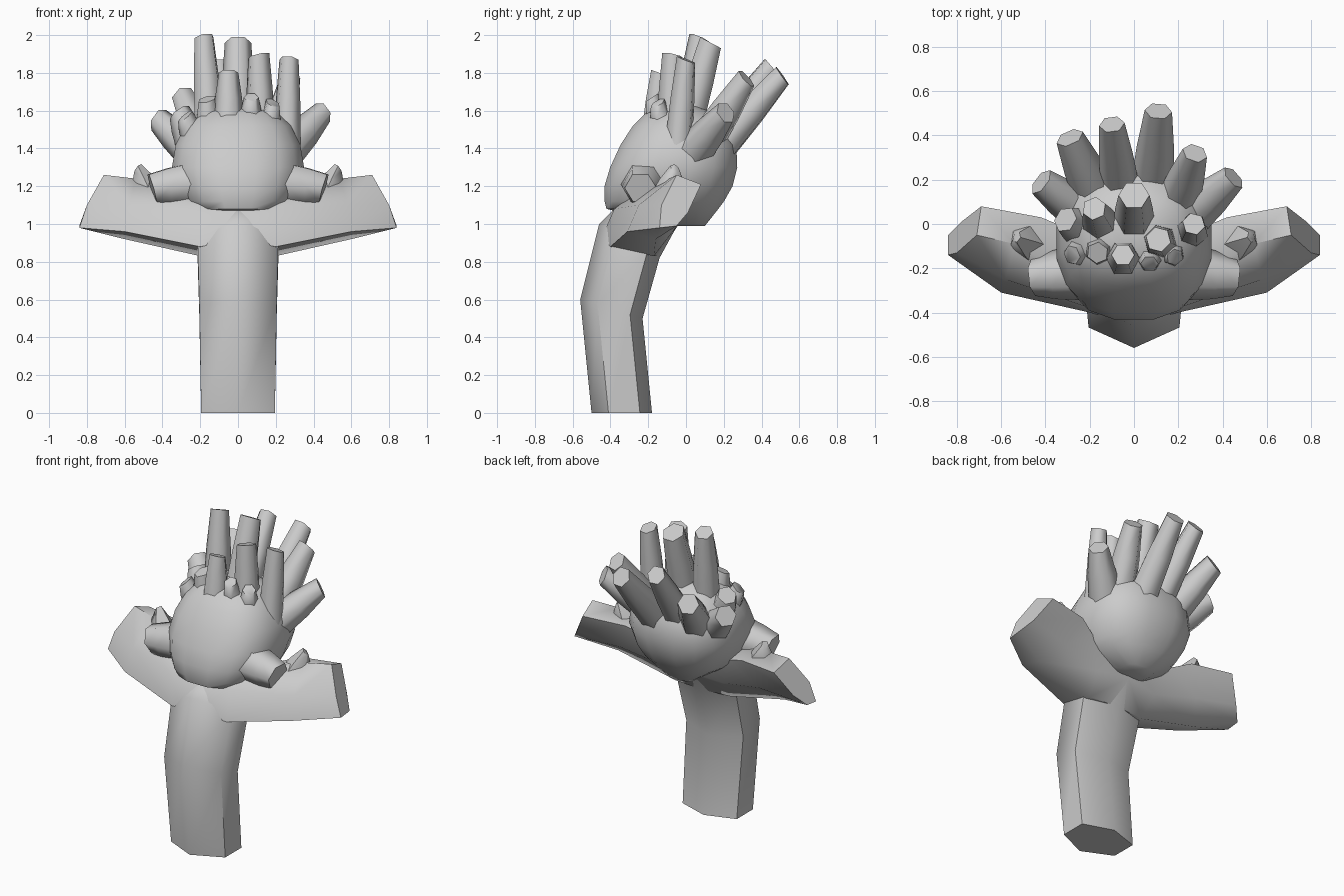
import bpy, bmesh, math
from mathutils import Vector


def loft(name, rings, cap_start=True, cap_end=True, mirror=False, angle=45):
    """Skin a tube through equal-sized rings of points."""
    bm = bmesh.new()
    vs = [[bm.verts.new(p) for p in r] for r in rings]
    n = len(rings[0])
    for a, b in zip(vs, vs[1:]):
        for i in range(n):
            j = (i + 1) % n
            bm.faces.new((a[i], a[j], b[j], b[i]))
    if cap_start:
        bm.faces.new(vs[0][::-1])
    if cap_end:
        bm.faces.new(vs[-1])
    bmesh.ops.recalc_face_normals(bm, faces=bm.faces)
    me = bpy.data.meshes.new(name)
    bm.to_mesh(me)
    bm.free()
    for p in me.polygons:
        p.use_smooth = True
    me.set_sharp_from_angle(angle=math.radians(angle))
    ob = bpy.data.objects.new(name, me)
    bpy.context.collection.objects.link(ob)
    if mirror:
        m = ob.modifiers.new("mirror", 'MIRROR')
        m.use_clip = True
    return ob


def spike(name, base, tip, r0, r1, sides=6, mirror=False):
    """Tapered blunt prism from base to tip."""
    a, b = Vector(base), Vector(tip)
    q = (b - a).to_track_quat('Z', 'Y')
    rings = []
    for t, r in ((0, r0), (0.55, (r0 * 0.6 + r1 * 0.4)), (1, r1)):
        c = a.lerp(b, t)
        rings.append([c + q @ Vector((r * math.cos(k), r * math.sin(k),
                                      0.015 * math.sin(k) if t == 1 else 0))
                      for k in (math.tau * i / sides for i in range(sides))])
    return loft(name, rings, mirror=mirror, angle=62)


# trunk: hexagonal, leaning column (front y, front z, back y, back z, half width)
def hexagon(f, fz, b, bz, w):
    y1, y2 = f + 0.28 * (b - f), f + 0.8 * (b - f)
    z1, z2 = fz + 0.28 * (bz - fz), fz + 0.8 * (bz - fz)
    return [(0, f, fz), (w, y1, z1), (w, y2, z2), (0, b, bz), (-w, y2, z2), (-w, y1, z1)]


loft("trunk", [hexagon(*s) for s in (
    (-0.50, 0.0, -0.18, 0.0, 0.195),
    (-0.56, 0.6, -0.23, 0.5, 0.205),
    (-0.46, 1.0, -0.14, 0.82, 0.215),
    (-0.38, 1.08, -0.02, 1.04, 0.2))], angle=65)

# arms: one half lofted outward, mirrored across x
loft("arms", [
    [(0, -0.45, 0.92), (0, -0.38, 1.08), (0, -0.2, 1.15),
     (0, 0.0, 1.08), (0, -0.05, 0.98), (0, -0.15, 0.83)],
    [(0.2, -0.40, 0.88), (0.2, -0.38, 1.08), (0.25, -0.25, 1.18),
     (0.3, -0.02, 1.15), (0.22, -0.07, 0.96), (0.2, -0.17, 0.83)],
    [(0.6, -0.31, 0.96), (0.58, -0.25, 1.1), (0.54, -0.09, 1.24),
     (0.42, 0.03, 1.2), (0.5, -0.03, 1.02), (0.6, -0.16, 0.92)],
    [(0.84, -0.14, 0.98), (0.8, -0.13, 1.10), (0.71, -0.05, 1.26),
     (0.69, 0.08, 1.21), (0.78, 0.01, 1.06), (0.84, -0.05, 0.99)]],
    cap_start=False, mirror=True, angle=60)
spike("thumb", (0.47, -0.09, 1.13), (0.53, -0.06, 1.295), 0.1, 0.025, 5, mirror=True)

# head: rounded-square rings (z, half width, front y, back y)
rings = []
for z, w, f, b in ((0.99, 0.1, -0.06, 0.1), (1.08, 0.25, -0.42, 0.17),
                   (1.12, 0.29, -0.43, 0.2), (1.2, 0.33, -0.43, 0.245),
                   (1.3, 0.355, -0.40, 0.27), (1.42, 0.335, -0.345, 0.265),
                   (1.52, 0.285, -0.28, 0.21), (1.59, 0.21, -0.21, 0.13),
                   (1.63, 0.1, -0.12, 0.05)):
    ring = []
    for i in range(16):
        k = math.tau * (i + 0.5) / 16
        c, s = math.cos(k), math.sin(k)
        ex = 0.8
        ring.append((w * math.copysign(abs(c) ** ex, c),
                     (f + b) / 2 + (b - f) / 2 * math.copysign(abs(s) ** ex, s) * 1.02, z))
    rings.append(ring)
loft("head", rings, angle=50)

# ears
spike("ear", (0.26, -0.22, 1.21), (0.455, -0.24, 1.19), 0.125, 0.085, 6, mirror=True)

# hair spikes: base, tip, base radius, tip radius
tall = [
    ((-0.15, 0.0, 1.5), (-0.18, 0.07, 1.985), 0.085, 0.055),
    ((0.0, 0.0, 1.5), (0.0, 0.13, 1.96), 0.095, 0.07),
    ((0.12, -0.08, 1.5), (0.11, -0.07, 1.89), 0.08, 0.058),
    ((0.26, -0.04, 1.42), (0.27, 0.0, 1.87), 0.075, 0.052),
    ((-0.05, -0.16, 1.5), (-0.05, -0.14, 1.8), 0.085, 0.052),
    ((0.08, 0.14, 1.36), (0.11, 0.51, 1.785), 0.1, 0.062),
    ((-0.06, 0.14, 1.42), (-0.1, 0.45, 1.83), 0.09, 0.058),
    ((0.19, 0.08, 1.4), (0.275, 0.32, 1.77), 0.1, 0.058),
    ((-0.16, 0.1, 1.38), (-0.29, 0.39, 1.67), 0.105, 0.065),
    ((0.23, 0.02, 1.36), (0.45, 0.21, 1.59), 0.105, 0.06),
    ((-0.22, 0.04, 1.36), (-0.42, 0.19, 1.55), 0.1, 0.066),
]
small = [
    ((-0.24, -0.02, 1.42), (-0.31, 0.02, 1.59), 0.09, 0.06),
    ((-0.23, -0.12, 1.44), (-0.28, -0.14, 1.57), 0.07, 0.045),
    ((-0.15, -0.11, 1.45), (-0.165, -0.13, 1.66), 0.075, 0.05),
    ((0.07, -0.14, 1.5), (0.07, -0.18, 1.67), 0.065, 0.04),
    ((0.16, -0.12, 1.48), (0.185, -0.15, 1.64), 0.065, 0.04),
]
for group, label in ((tall, "hair_spike"), (small, "hair_tuft")):
    for i, s in enumerate(group):
        spike(f"{label}_{i + 1}", *s)
